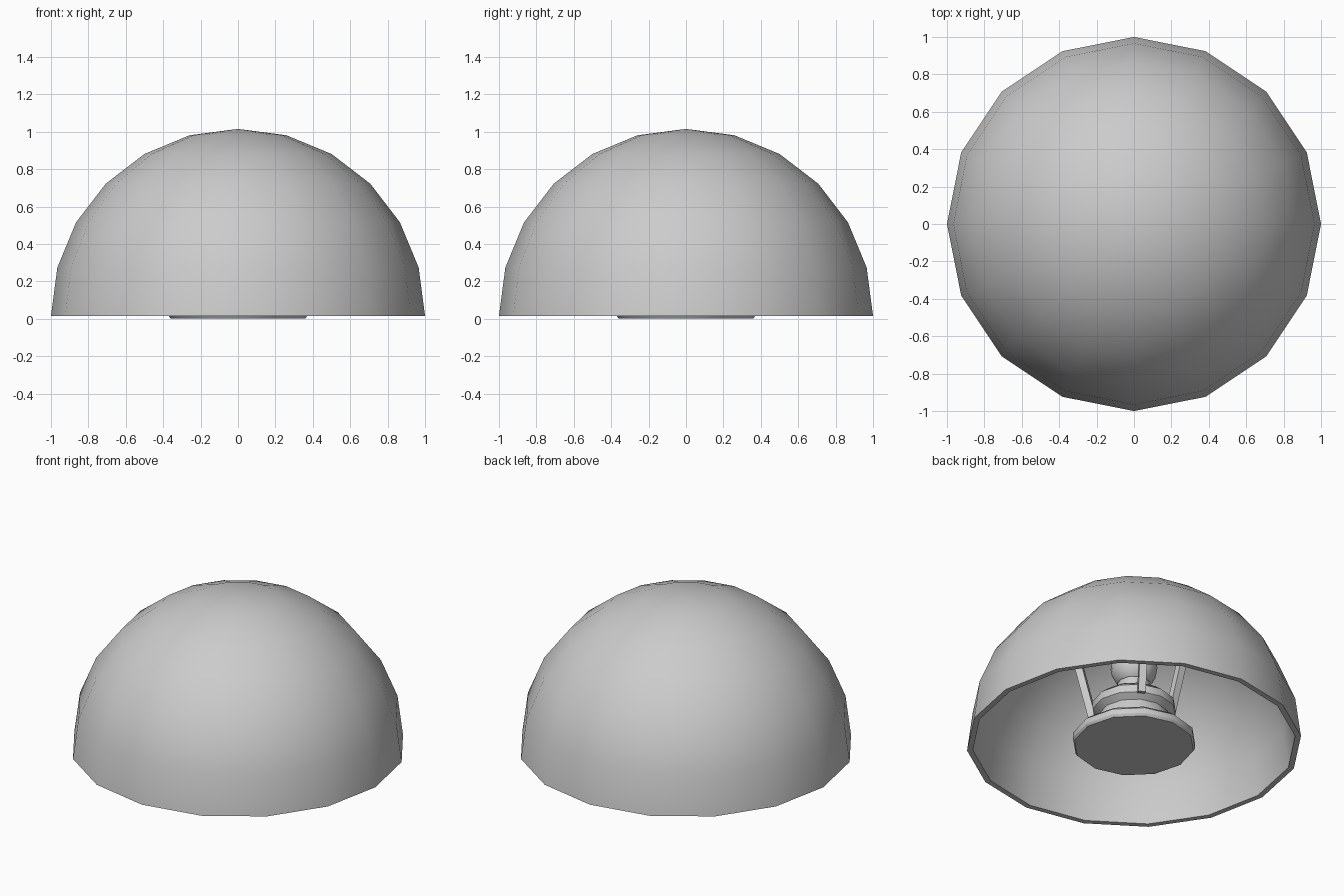
import bpy
import bmesh
from math import cos, sin, pi, radians
from mathutils import Vector

default_cube = bpy.data.objects.get("Cube")
if default_cube:
    bpy.data.objects.remove(default_cube, do_unlink=True)

GREY = (0.6, 0.6, 0.6, 1.0)
material = bpy.data.materials.new("light_grey")
material.use_nodes = True
material.diffuse_color = GREY
material.node_tree.nodes["Principled BSDF"].inputs["Base Color"].default_value = GREY


def finish(name, bm, smooth_angle):
    """Turn a bmesh into a named, shaded object."""
    bmesh.ops.recalc_face_normals(bm, faces=bm.faces)
    mesh = bpy.data.meshes.new(name)
    bm.to_mesh(mesh)
    bm.free()
    mesh.materials.append(material)
    obj = bpy.data.objects.new(name, mesh)
    bpy.context.collection.objects.link(obj)
    if smooth_angle:
        bpy.ops.object.select_all(action="DESELECT")
        obj.select_set(True)
        bpy.context.view_layer.objects.active = obj
        bpy.ops.object.shade_smooth_by_angle(angle=radians(smooth_angle))
    return obj


def lathe(name, profile, sides, smooth_angle):
    """Spin a (radius, height) profile around the z axis."""
    bm = bmesh.new()
    verts = [bm.verts.new((r, 0, z)) for r, z in profile]
    edges = [bm.edges.new(pair) for pair in zip(verts, verts[1:])]
    bmesh.ops.spin(bm, geom=verts + edges, cent=(0, 0, 0), axis=(0, 0, 1),
                   angle=2 * pi, steps=sides, use_merge=True)
    bmesh.ops.remove_doubles(bm, verts=bm.verts, dist=0.0005)
    return finish(name, bm, smooth_angle)


def arc(radius, height, steps):
    """Quarter circle from the pole down to the rim."""
    return [(radius * sin(i * pi / 2 / steps), height + radius * cos(i * pi / 2 / steps))
            for i in range(steps + 1)]


# Hollow dome shade with a thin flat rim
RIM = 0.015
lathe("dome_shade", arc(1.0, RIM, 6) + arc(0.965, RIM, 6)[::-1], 16, 40)

# Stepped foot, collar and bulb socket
base_profile = [(0, 0), (0.36, 0), (0.37, 0.015), (0.37, 0.05), (0.34, 0.075),
                (0.23, 0.12), (0.21, 0.2), (0.25, 0.23), (0.25, 0.28),
                (0.2, 0.32), (0.1, 0.34), (0.1, 0.42), (0, 0.42)]
lathe("lamp_base", base_profile, 12, 31)

# Round bulb
bm = bmesh.new()
bmesh.ops.create_uvsphere(bm, u_segments=16, v_segments=10, radius=0.14)
bmesh.ops.translate(bm, verts=bm.verts, vec=(0, 0, 0.53))
finish("bulb", bm, 60)

# Three square struts leaning out from the collar to the dome
for i, angle in enumerate((60, 180, 300)):
    out = Vector((cos(radians(angle)), sin(radians(angle)), 0))
    foot = out * 0.257 + Vector((0, 0, 0.22))
    head = out * 0.411 + Vector((0, 0, 0.875))
    axis = head - foot
    bm = bmesh.new()
    bmesh.ops.create_cube(bm, size=1)
    bmesh.ops.scale(bm, verts=bm.verts, vec=(0.045, 0.045, axis.length))
    # Tilt along the radial plane, then turn to its place
    tilt = Vector((0, 0, 1)).rotation_difference(Vector((0.154, 0, 0.655)))
    for v in bm.verts:
        p = tilt @ v.co
        side = Vector((-out.y, out.x, 0))
        v.co = (foot + head) / 2 + out * p.x + side * p.y + Vector((0, 0, p.z))
    finish("strut_%d" % (i + 1), bm, 0)
